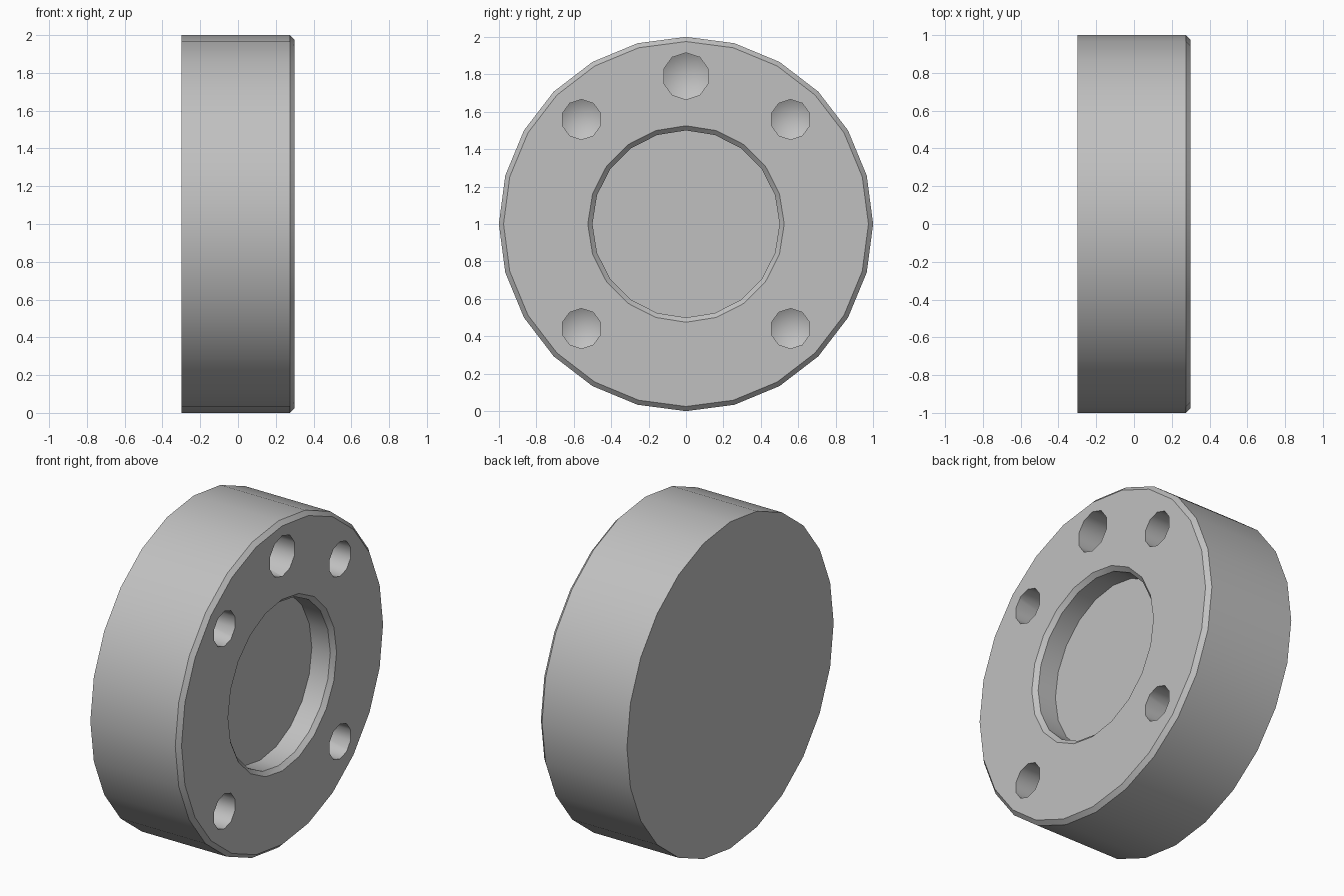
import bpy, bmesh, math
from mathutils import Vector

cube = bpy.data.objects.get("Cube")
if cube:
    bpy.data.objects.remove(cube, do_unlink=True)

HALF, RADIUS, BEVEL = 0.3, 1.0, 0.025
BOLT_RADIUS = 0.79

grey = bpy.data.materials.new("plain grey")
grey.use_nodes = True
colour = (0.53, 0.53, 0.53, 1)
grey.diffuse_color = colour
grey.node_tree.nodes["Principled BSDF"].inputs["Base Color"].default_value = colour


def lathe(name, profile, sides, y=0.0, z=RADIUS):
    """Revolve (x, radius) points about an axis parallel to x."""
    bm = bmesh.new()
    verts = [bm.verts.new((x, y, z + r)) for x, r in profile]
    edges = [bm.edges.new(pair) for pair in zip(verts, verts[1:])]
    bmesh.ops.spin(bm, geom=verts + edges, cent=Vector((0, y, z)), axis=(1, 0, 0),
                   angle=math.tau, steps=sides)
    bmesh.ops.remove_doubles(bm, verts=bm.verts, dist=1e-4)
    bmesh.ops.recalc_face_normals(bm, faces=bm.faces)
    mesh = bpy.data.meshes.new(name)
    bm.to_mesh(mesh)
    bm.free()
    mesh.materials.append(grey)
    obj = bpy.data.objects.new(name, mesh)
    bpy.context.collection.objects.link(obj)
    return obj


# Disc with a chamfered rim on its right face
disc = lathe("flange_disc", [(-HALF, 0), (-HALF, RADIUS), (HALF - BEVEL, RADIUS),
                             (HALF, RADIUS - BEVEL), (HALF, 0)], 24)

# Shallow centre recess with a chamfered mouth
floor, bore, out = 0.15, 0.5, HALF + 0.05
cutters = [lathe("recess_cutter", [(floor, 0), (floor, bore), (HALF - BEVEL, bore),
                                   (out, bore + out - HALF + BEVEL), (out, 0)], 20)]

# Blind drilled holes with cone-shaped bottoms: one large at top, four small
holes = [(90, 0.125)] + [(angle, 0.107) for angle in (45, 135, 225, 315)]
for angle, r in holes:
    a = math.radians(angle)
    cutters.append(lathe("hole_cutter", [(-0.6 * r, 0), (0, r), (out, r), (out, 0)], 10,
                         BOLT_RADIUS * math.cos(a), RADIUS + BOLT_RADIUS * math.sin(a)))

bpy.ops.object.select_all(action='DESELECT')
disc.select_set(True)
bpy.context.view_layer.objects.active = disc
for cutter in cutters:
    cutter.hide_render = True
    mod = disc.modifiers.new("cut", 'BOOLEAN')
    mod.operation, mod.solver, mod.object = 'DIFFERENCE', 'EXACT', cutter
    bpy.ops.object.modifier_apply(modifier=mod.name)
    bpy.data.objects.remove(cutter, do_unlink=True)

bpy.ops.object.shade_smooth_by_angle(angle=math.radians(40))
